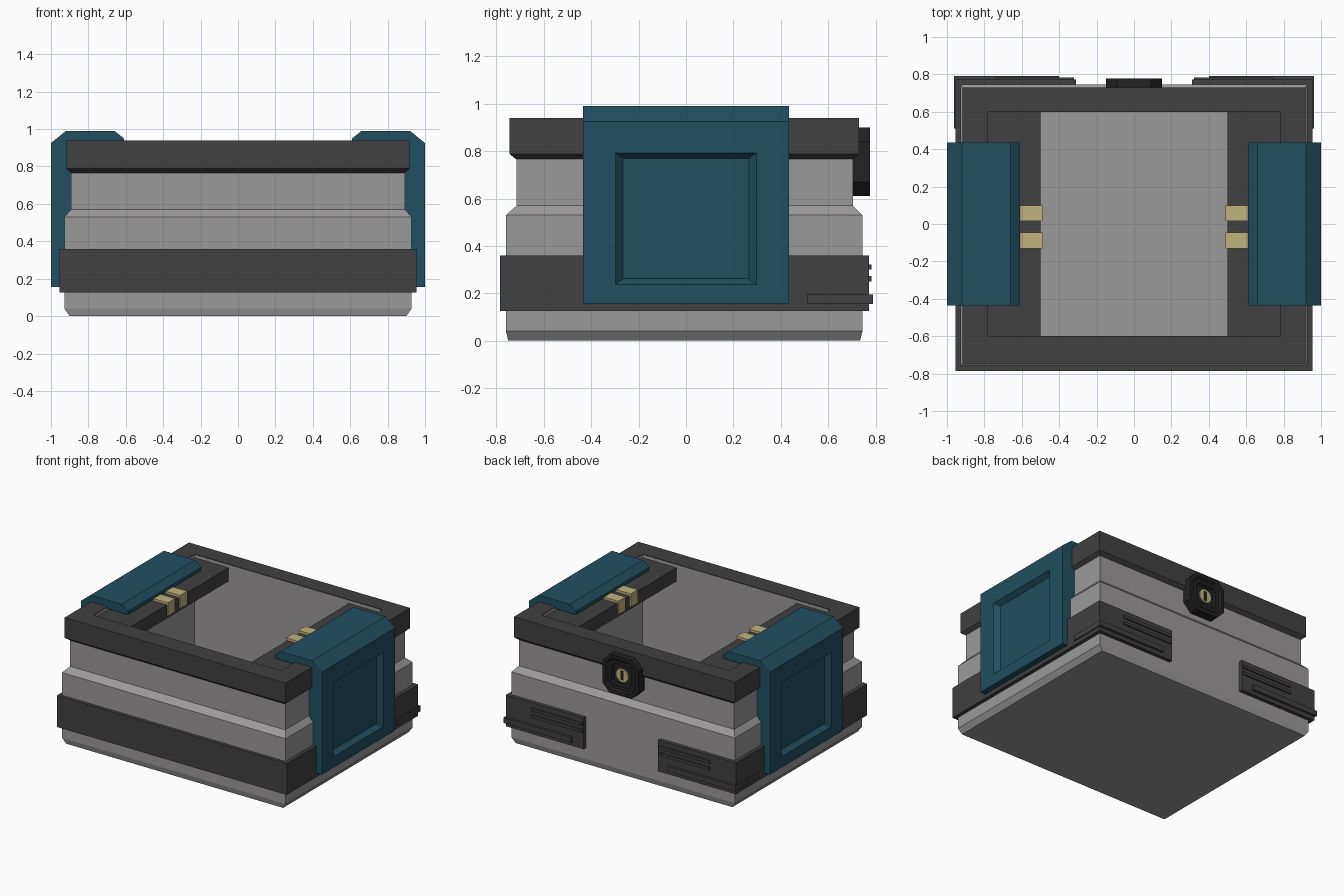
import bpy, bmesh, math
from mathutils import Vector

if "Cube" in bpy.data.objects:
    bpy.data.objects.remove(bpy.data.objects["Cube"])


def mat(name, c):
    m = bpy.data.materials.new(name)
    m.diffuse_color = (*c, 1)
    m.use_nodes = True
    m.node_tree.nodes["Principled BSDF"].inputs["Base Color"].default_value = m.diffuse_color
    return m


GREY = mat("mid_grey", (0.33, 0.32, 0.32))
DARK = mat("charcoal", (0.052, 0.052, 0.052))
TEAL = mat("teal", (0.015, 0.08, 0.118))
GOLD = mat("pale_gold", (0.53, 0.45, 0.21))
BLACK = mat("near_black", (0.016, 0.016, 0.016))


def finish(bm, name, m):
    bmesh.ops.recalc_face_normals(bm, faces=bm.faces[:])
    me = bpy.data.meshes.new(name)
    bm.to_mesh(me)
    bm.free()
    me.materials.append(m)
    ob = bpy.data.objects.new(name, me)
    bpy.context.collection.objects.link(ob)
    return ob


def rings(name, m, loops, closed=False):
    """Stack rectangular loops (half_x, y_min, y_max, z) into a shell."""
    bm = bmesh.new()
    rs = [[bm.verts.new(p) for p in ((-x, a, z), (x, a, z), (x, b, z), (-x, b, z))]
          for x, a, b, z in loops]
    pairs = list(zip(rs, rs[1:]))
    if closed:
        pairs.append((rs[-1], rs[0]))
    else:
        bm.faces.new(rs[0])
        bm.faces.new(rs[-1])
    for r, s in pairs:
        for i in range(4):
            j = (i + 1) % 4
            bm.faces.new((r[i], r[j], s[j], s[i]))
    return finish(bm, name, m)


def prism_bm(pts, vec):
    """Extrude a polygon of 3D points along vec."""
    bm = bmesh.new()
    f = bm.faces.new([bm.verts.new(p) for p in pts])
    g = bmesh.ops.extrude_face_region(bm, geom=[f], use_keep_orig=True)
    for v in g["geom"]:
        if isinstance(v, bmesh.types.BMVert):
            v.co += Vector(vec)
    bmesh.ops.recalc_face_normals(bm, faces=bm.faces[:])
    bm.faces.ensure_lookup_table()
    return bm


def prism(name, m, pts, vec):
    return finish(prism_bm(pts, vec), name, m)


def box(name, m, x0, x1, y0, y1, z0, z1):
    return prism(name, m, [(x0, y0, z0), (x1, y0, z0), (x1, y1, z0), (x0, y1, z0)],
                 (0, 0, z1 - z0))


# Open case body: outer wall, lip, inner wall and floor
rings("case_body", GREY, [
    (.90, -.75, .735, 0), (.928, -.76, .745, .04), (.928, -.76, .745, .53),
    (.893, -.715, .705, .57), (.893, -.715, .705, .935),
    (.78, -.60, .60, .935), (.78, -.60, .60, .08)])

# Dark top rim with chamfered underside
rings("top_rim", DARK, [
    (.885, -.71, .70, .76), (.918, -.745, .73, .788), (.918, -.745, .73, .94),
    (.78, -.60, .60, .94), (.79, -.61, .61, .90)], closed=True)

# Lower band: wraps front, sides and the two back corners
o, t = .955, .90
band = [(-.31, .772), (-o, .772), (-o, -.785), (o, -.785), (o, .772), (.31, .772),
        (.31, .72), (t, .72), (t, -.74), (-t, -.74), (-t, .72), (-.31, .72)]
prism("lower_band", DARK, [(x, y, .125) for x, y in band], (0, 0, .235))

for s, side in ((1, "right"), (-1, "left")):
    # Inner ledge
    box(side + "_ledge", DARK, s * .50, s * .785, -.605, .605, .81, .912)

    # Gold contacts folded over the ledge
    for i, y in enumerate((-.13, .015)):
        box(f"{side}_contact_{i}", GOLD, s * .49, s * .63, y, y + .085, .83, .93)

    # Raised bars on the back corners; the lowest one wraps to the side
    for i, z in enumerate((.30, .25)):
        box(f"{side}_back_bar_{i}", DARK, s * .32, s * .74, .76, .782, z, z + .022)
    wrap = [(.40, .76), (.94, .76), (.94, .51), (.963, .51), (.963, .79), (.40, .79)]
    prism(side + "_wrap_bar", DARK, [(s * x, y, .155) for x, y in wrap], (0, 0, .04))

    # Side clip with recessed outer panel
    prof = [(1, .155), (1, .925), (.92, .99), (.66, .99), (.61, .95), (.61, .925),
            (.88, .925), (.88, .155)]
    bm = prism_bm([(s * x, -.435, z) for x, z in prof], (0, .87, 0))
    f = next(f for f in bm.faces if abs(f.calc_center_median().x) > .999)
    for hy, z0, z1, x in ((.297, .237, .793, 1), (.265, .262, .768, .965)):
        bmesh.ops.inset_individual(bm, faces=[f], thickness=.02)
        for v in f.verts:
            v.co = (s * x, math.copysign(hy, v.co.y), z0 if v.co.z < .5 else z1)
    finish(bm, side + "_clip", TEAL)

# Octagonal lock on the back with a stepped recess
zc = .755
octo = [(.15, .085), (.09, .145), (-.09, .145), (-.15, .085),
        (-.15, -.085), (-.09, -.145), (.09, -.145), (.15, -.085)]
bm = prism_bm([(x, .70, zc + z) for x, z in octo], (0, .077, 0))
f = max(bm.faces, key=lambda f: f.calc_center_median().y)
for th, d in ((.03, 0), (.012, -.012), (.03, 0), (.01, -.015)):
    bmesh.ops.inset_individual(bm, faces=[f], thickness=th, depth=d)
finish(bm, "lock_plate", BLACK)


def disc(name, m, r, n, y0, y1):
    prism(name, m, [(r * math.cos(2 * math.pi * i / n), y0, zc + r * math.sin(2 * math.pi * i / n))
                    for i in range(n)], (0, y1 - y0, 0))


disc("lock_core", GOLD, .05, 16, .74, .756)
box("lock_slot", BLACK, -.011, .011, .75, .759, zc - .035, zc + .035)
